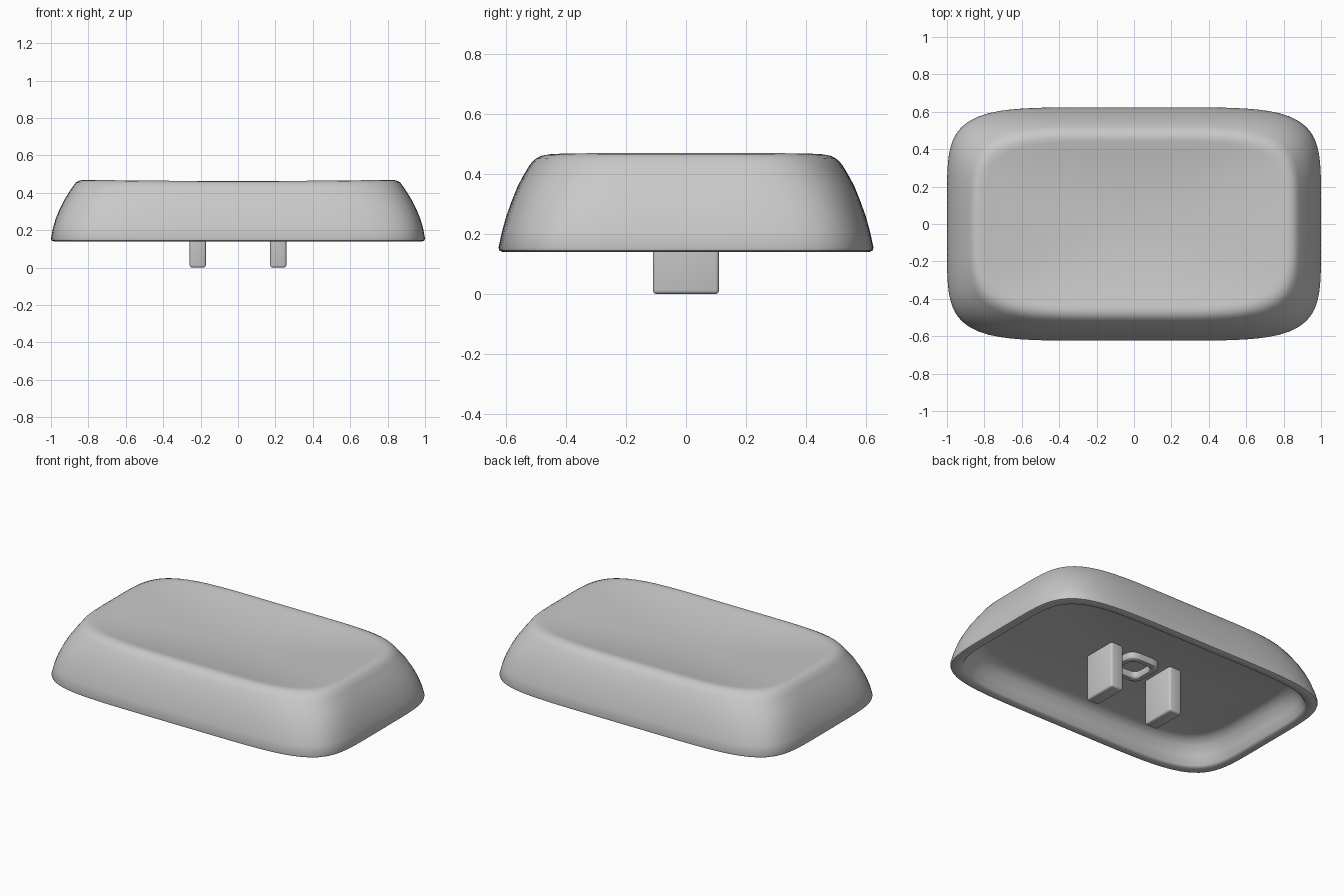
import bpy, bmesh, math

if "Cube" in bpy.data.objects:
    bpy.data.objects.remove(bpy.data.objects["Cube"], do_unlink=True)

SEGMENTS = 128

grey = bpy.data.materials.new("light grey plastic")
grey.use_nodes = True
colour = (0.58, 0.58, 0.58, 1)
grey.diffuse_color = colour
grey.node_tree.nodes["Principled BSDF"].inputs["Base Color"].default_value = colour


def finish(name, bm, angle=50):
    bmesh.ops.recalc_face_normals(bm, faces=bm.faces)
    mesh = bpy.data.meshes.new(name)
    bm.to_mesh(mesh)
    bm.free()
    mesh.materials.append(grey)
    obj = bpy.data.objects.new(name, mesh)
    bpy.context.collection.objects.link(obj)
    bpy.ops.object.select_all(action="DESELECT")
    obj.select_set(True)
    bpy.context.view_layer.objects.active = obj
    bpy.ops.object.shade_smooth_by_angle(angle=math.radians(angle))
    return obj


def rounded_ring(bm, hx, hy, z, power, bow=0):
    """Ring of vertices along a rounded rectangle; bow lifts its ends."""
    ring = []
    for i in range(SEGMENTS):
        a = math.tau * i / SEGMENTS
        c, s = math.cos(a), math.sin(a)
        r = (abs(c) ** power + abs(s) ** power) ** (-1 / power)
        x, y = hx * r * c, hy * r * s
        ring.append(bm.verts.new((x, y, z + bow * x * x)))
    return ring


def bridge(bm, a, b):
    for i in range(SEGMENTS):
        j = (i + 1) % SEGMENTS
        bm.faces.new((a[i], a[j], b[j], b[i]))


def fan(bm, ring, z):
    centre = bm.verts.new((0, 0, z))
    for i in range(SEGMENTS):
        bm.faces.new((ring[i], ring[(i + 1) % SEGMENTS], centre))


# Hollow shell: ceiling, inner wall, bottom lip, outer wall, crest
CEILING = 0.285
profile = [
    (0.84, 0.47, CEILING, 5), (0.87, 0.50, 0.277, 5), (0.90, 0.53, 0.25, 5),
    (0.925, 0.55, 0.20, 5.3), (0.94, 0.565, 0.15, 5.5), (0.95, 0.575, 0.14, 5.5),
    (0.985, 0.61, 0.14, 5.5), (0.997, 0.621, 0.144, 5.5), (1.0, 0.624, 0.155, 5.5),
    (0.99, 0.612, 0.21, 5.4), (0.975, 0.598, 0.26, 5.3), (0.955, 0.58, 0.31, 5.2),
    (0.93, 0.56, 0.36, 5), (0.905, 0.538, 0.40, 4.8), (0.885, 0.52, 0.43, 4.7),
    (0.868, 0.503, 0.448, 4.6), (0.848, 0.484, 0.459, 4.5), (0.825, 0.462, 0.463, 4.5),
    (0.80, 0.44, 0.460, 4.5),
]
bm = bmesh.new()
rings = [rounded_ring(bm, hx, hy, z, n, 0.009 if z > 0.44 else 0)
         for hx, hy, z, n in profile]

# Scooped top continues inward from the crest
RIM, DEPTH, STEPS = 0.460, 0.045, 10
for k in range(1, STEPS):
    t = 1 - k / STEPS
    rings.append(rounded_ring(bm, 0.80 * t, 0.44 * t, RIM - DEPTH * (1 - t * t),
                              2 + 2.5 * t, 0.009))
for a, b in zip(rings, rings[1:]):
    bridge(bm, a, b)
fan(bm, rings[0], CEILING)
fan(bm, rings[-1], RIM - DEPTH)
finish("cap_shell", bm)

# Two mounting posts under the ceiling
for side, label in ((1, "left"), (-1, "right")):
    bm = bmesh.new()
    bmesh.ops.create_cube(bm, size=1)
    top = CEILING + 0.01
    for v in bm.verts:
        v.co = (side * 0.215 + v.co.x * 0.086, v.co.y * 0.22, (v.co.z + 0.5) * top)
    bmesh.ops.bevel(bm, geom=list(bm.edges), offset=0.012, segments=3,
                    profile=0.5, affect="EDGES")
    finish(label + "_post", bm, 35)

# Small raised collar between the posts
bm = bmesh.new()
section = [(0.115, CEILING + 0.01), (0.115, 0.255), (0.108, 0.246), (0.08, 0.246),
           (0.073, 0.255), (0.073, CEILING + 0.01)]
loops = [rounded_ring(bm, h, h, z, 4) for h, z in section]
for a, b in zip(loops, loops[1:] + loops[:1]):
    bridge(bm, a, b)
finish("centre_collar", bm)
